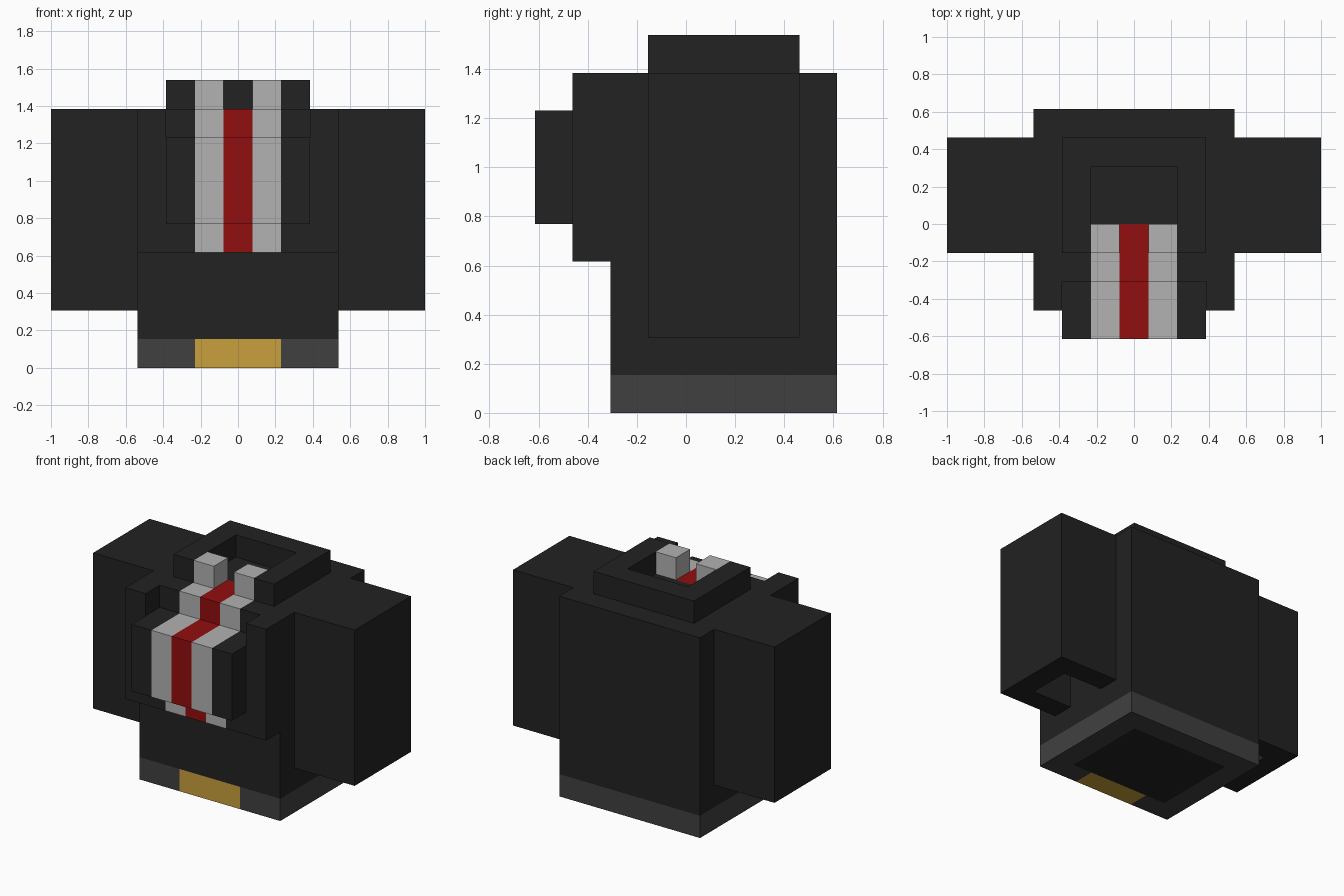
import bpy, bmesh
from mathutils import Vector

if "Cube" in bpy.data.objects:
    bpy.data.objects.remove(bpy.data.objects["Cube"])

V = 2 / 13                       # size of one cube of the block grid (13 x 8 x 10)
ORIGIN = Vector((-1, -4 * V, 0))

COLOURS = {
    "black cloth": (0.016, 0.016, 0.016),
    "dark grey belt": (0.051, 0.051, 0.051),
    "light grey shirt": (0.445, 0.445, 0.445),
    "red tie": (0.288, 0.0045, 0.0045),
    "gold buckle": (0.584, 0.352, 0.045),
}
MATS = {}
for name, c in COLOURS.items():
    MATS[name] = bpy.data.materials.new(name)
    MATS[name].diffuse_color = (*c, 1)

cells = {}                       # (x, y, z) -> part name


def fill(part, xs, ys, zs):
    """Fill an inclusive block of cells; part=None carves it away."""
    for x in range(xs[0], xs[1] + 1):
        for y in range(ys[0], ys[1] + 1):
            for z in range(zs[0], zs[1] + 1):
                if part:
                    cells[x, y, z] = part
                else:
                    cells.pop((x, y, z), None)


# torso with chest bulge, and the notch below the neck
fill("torso", (3, 9), (2, 7), (0, 8))
fill("torso", (3, 9), (1, 1), (4, 8))
fill("torso", (4, 8), (0, 0), (5, 7))
fill(None, (4, 8), (1, 1), (8, 8))

# collar ring, open at the front
fill("collar", (4, 8), (3, 6), (9, 9))
fill(None, (5, 7), (4, 5), (9, 9))
fill(None, (6, 6), (3, 3), (9, 9))

# belt ring and buckle around the dark base
fill("belt", (3, 9), (2, 7), (0, 0))
fill("torso", (4, 8), (3, 6), (0, 0))
fill("buckle", (5, 7), (2, 2), (0, 0))

# shirt strip with its two collar points, and the tie in the middle
for part, xs in (("shirt", (5, 5)), ("shirt", (7, 7)), ("tie", (6, 6))):
    fill(part, xs, (0, 0), (5, 7))
    fill(part, xs, (1, 1), (4, 7))
    fill(part, xs, (2, 3), (8, 8))
    if part == "shirt":
        fill(part, xs, (3, 3), (9, 9))

# sleeves, hollow from below
for part, outer, hole in (("left_sleeve", (0, 2), (1, 2)),
                          ("right_sleeve", (10, 12), (10, 11))):
    fill(part, outer, (3, 6), (2, 8))
    fill(None, hole, (4, 5), (2, 7))

PARTS = {
    "torso": "black cloth", "collar": "black cloth",
    "left_sleeve": "black cloth", "right_sleeve": "black cloth",
    "belt": "dark grey belt", "buckle": "gold buckle",
    "shirt": "light grey shirt", "tie": "red tie",
}


def build(part, mat):
    """Make a mesh from the exposed cube faces of one part."""
    bm = bmesh.new()
    for cell in [c for c, p in cells.items() if p == part]:
        for axis in range(3):
            for side in (0, 1):
                near = list(cell)
                near[axis] += 2 * side - 1
                if tuple(near) in cells:
                    continue
                a, b = (axis + 1) % 3, (axis + 2) % 3
                loop = [(0, 0), (1, 0), (1, 1), (0, 1)]
                if not side:
                    loop.reverse()
                quad = []
                for i, j in loop:
                    p = Vector(cell)
                    p[axis] += side
                    p[a] += i
                    p[b] += j
                    quad.append(bm.verts.new(ORIGIN + p * V))
                bm.faces.new(quad)
    bmesh.ops.remove_doubles(bm, verts=bm.verts[:], dist=1e-4)
    bmesh.ops.dissolve_limit(bm, angle_limit=0.01, verts=bm.verts[:], edges=bm.edges[:])
    me = bpy.data.meshes.new(part)
    bm.to_mesh(me)
    bm.free()
    me.materials.append(MATS[mat])
    bpy.context.collection.objects.link(bpy.data.objects.new(part, me))


for part, mat in PARTS.items():
    build(part, mat)

for m in bpy.data.materials:
    if m.users and not m.is_grease_pencil:
        m.use_nodes = True
        m.node_tree.nodes["Principled BSDF"].inputs["Base Color"].default_value = m.diffuse_color
